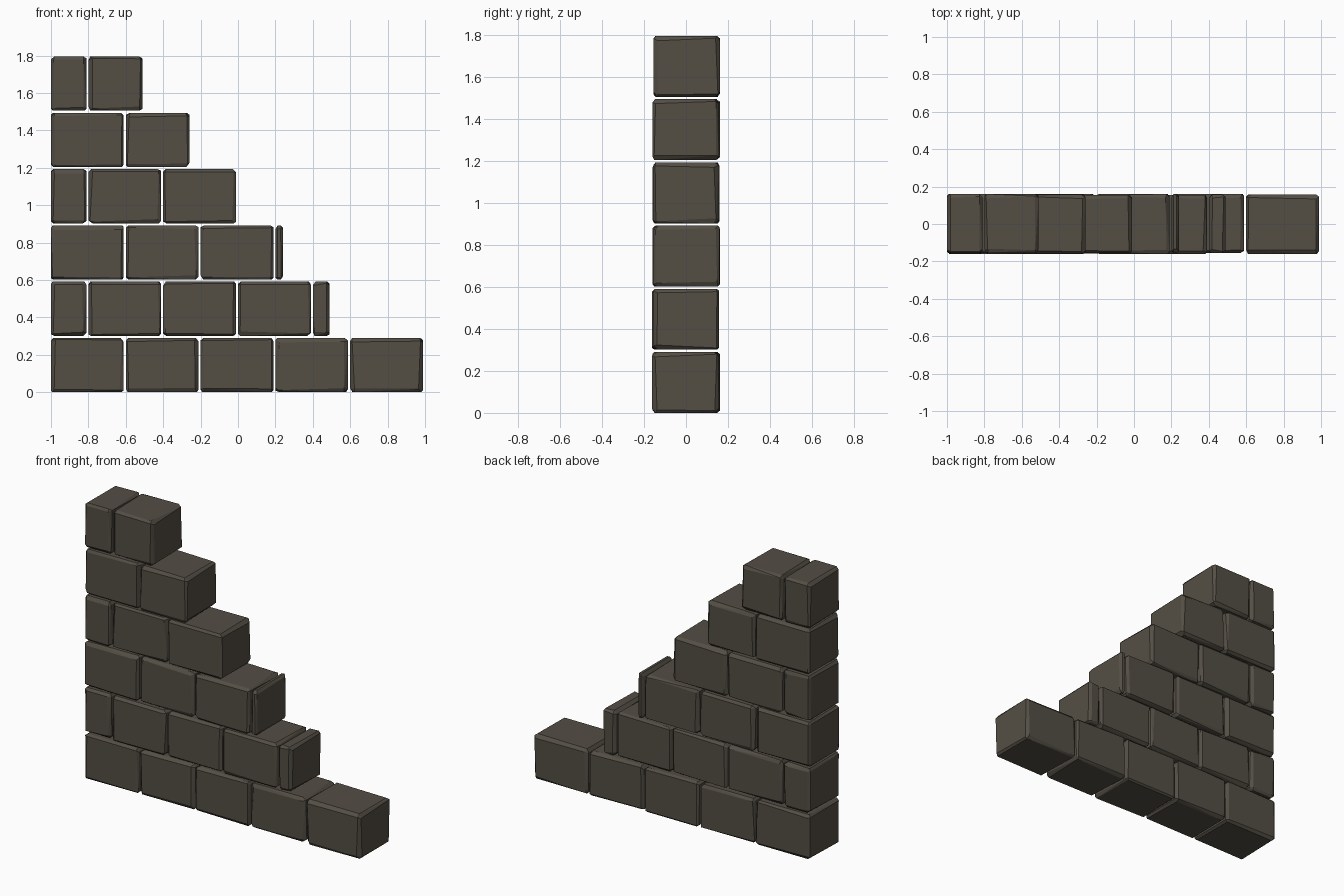
import bpy, bmesh, random, math
from mathutils import Vector

if "Cube" in bpy.data.objects:
    bpy.data.objects.remove(bpy.data.objects["Cube"])

random.seed(7)
stone = bpy.data.materials.new("dark_stone")
stone.diffuse_color = (0.088, 0.077, 0.059, 1)
stone.use_nodes = True
stone.node_tree.nodes["Principled BSDF"].inputs["Base Color"].default_value = stone.diffuse_color

GAP = 0.011       # mortar gap between neighbouring blocks
COURSE = 0.301    # height of one course
BLOCK = 0.4       # length of a full block


def stone_block(name, lo, hi):
    """Box with unevenly chamfered edges; outer planes stay flat."""
    bm = bmesh.new()
    size = [h - l for l, h in zip(lo, hi)]
    for axis in range(3):
        for side in (0, 1):
            for u in (0, 1):
                for v in (0, 1):
                    others = [a for a in range(3) if a != axis]
                    p = Vector((0, 0, 0))
                    p[axis] = hi[axis] if side else lo[axis]
                    for a, s in zip(others, (u, v)):
                        inset = min(random.uniform(0.008, 0.024), size[a] * 0.3)
                        p[a] = hi[a] - inset if s else lo[a] + inset
                    bm.verts.new(p)
    bmesh.ops.convex_hull(bm, input=bm.verts[:])
    bmesh.ops.dissolve_limit(bm, angle_limit=math.radians(3),
                             verts=bm.verts[:], edges=bm.edges[:])
    bmesh.ops.recalc_face_normals(bm, faces=bm.faces[:])
    mesh = bpy.data.meshes.new(name)
    bm.to_mesh(mesh)
    bm.free()
    mesh.materials.append(stone)
    bpy.context.collection.objects.link(bpy.data.objects.new(name, mesh))


# Courses in running bond, each cut off at its right end
row_ends = [1.0, 0.49, 0.24, -0.01, -0.26, -0.51]
for row, end in enumerate(row_ends):
    z = row * COURSE
    x, i = -1.0, 0
    while x < end - 0.02:
        length = BLOCK / 2 if row % 2 and i == 0 else BLOCK
        right = min(x + length - GAP, end)
        front = -0.162 + random.uniform(0, 0.008)
        back = 0.162 - random.uniform(0, 0.008)
        stone_block(f"wall_block_{row}_{i}", (x, front, z),
                    (right, back, z + COURSE - GAP))
        x += length
        i += 1
